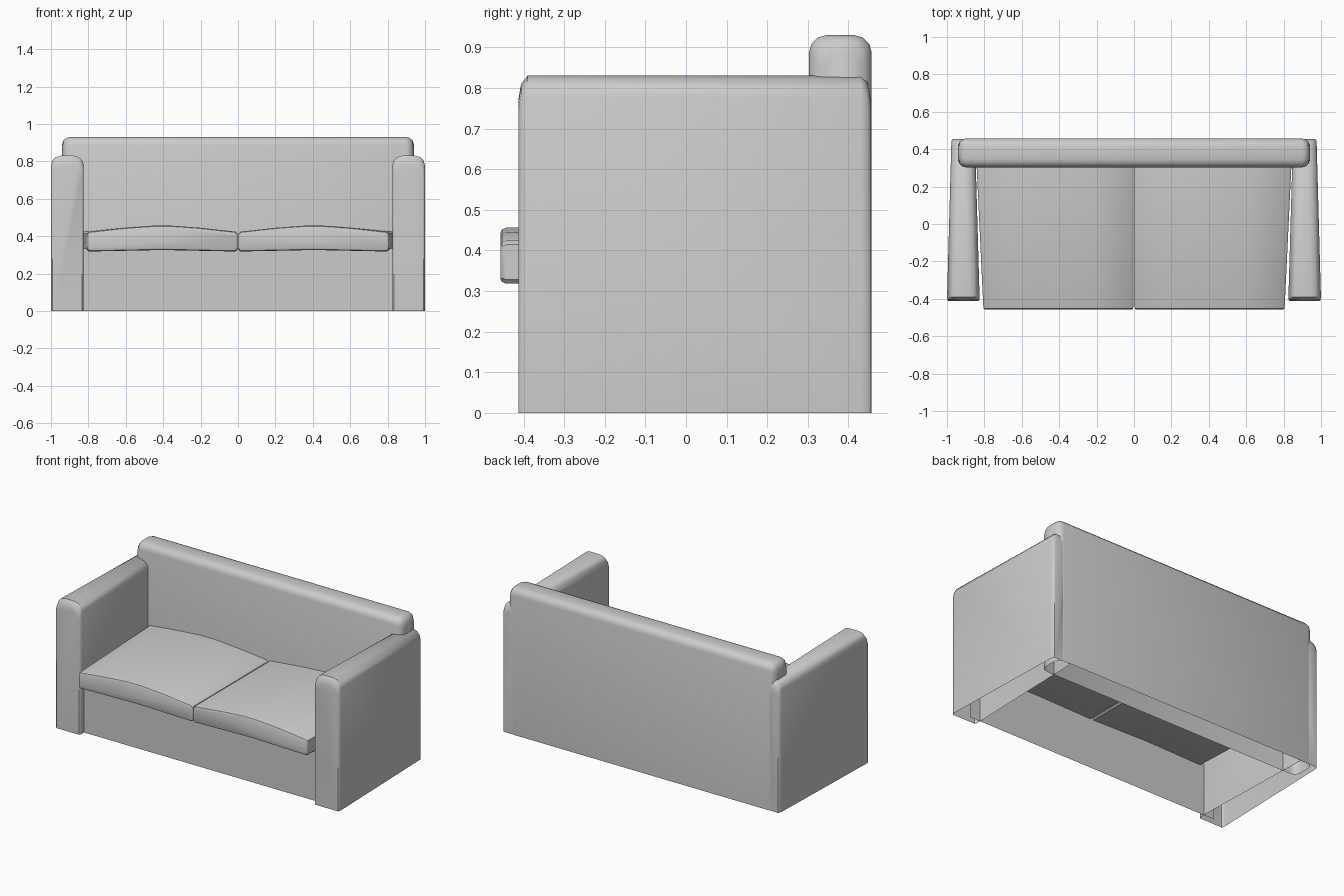
import bpy, bmesh, math

if "Cube" in bpy.data.objects:
    bpy.data.objects.remove(bpy.data.objects["Cube"])


def finish(name, bm, mirror=False):
    bmesh.ops.recalc_face_normals(bm, faces=bm.faces)
    me = bpy.data.meshes.new(name)
    bm.to_mesh(me)
    bm.free()
    ob = bpy.data.objects.new(name, me)
    bpy.context.collection.objects.link(ob)
    if mirror:
        mod = ob.modifiers.new("Mirror", 'MIRROR')
        mod.use_mirror_merge = False
    bpy.ops.object.select_all(action='DESELECT')
    ob.select_set(True)
    bpy.context.view_layer.objects.active = ob
    bpy.ops.object.shade_smooth_by_angle(angle=math.radians(42))
    return ob


def loft(name, rings, closed=False, mirror=False):
    """Skin matching cross-sections and cap both ends."""
    bm = bmesh.new()
    vs = [[bm.verts.new(p) for p in r] for r in rings]
    n = len(rings[0])
    for a, b in zip(vs, vs[1:]):
        for i in range(n if closed else n - 1):
            j = (i + 1) % n
            bm.faces.new((a[i], a[j], b[j], b[i]))
    bm.faces.new(vs[0])
    bm.faces.new(vs[-1])
    return finish(name, bm, mirror)


def arch(lo, hi, top, r):
    """Open-bottomed upright profile with rounded top corners."""
    pts = [(lo, 0)]
    for k in range(4):
        t = math.radians(30 * k)
        pts.append((lo + r * (1 - math.cos(t)), top - r * (1 - math.sin(t))))
    for k in range(4):
        t = math.radians(90 - 30 * k)
        pts.append((hi - r * (1 - math.cos(t)), top - r * (1 - math.sin(t))))
    pts.append((hi, 0))
    return pts


# Arms: taper in plan, hollow underneath
rings = []
for y, inset, drop in [(-0.412, 0.008, 0.055), (-0.406, 0.002, 0.02), (-0.39, 0, 0),
                       (0.43, 0, 0), (0.447, 0.002, 0.015), (0.455, 0.008, 0.055)]:
    t = (y + 0.412) / 0.867
    lo, hi = 0.825 + 0.025 * t + inset, 1.0 - 0.024 * t - inset
    rings.append([(x, y, z) for x, z in arch(lo, hi, 0.83 - drop, 0.052)])
loft("arm", rings, mirror=True)

# Backrest: hollow, all upper corners rounded
rings = []
for x, inset in [(0.94, 0.038), (0.932, 0.017), (0.918, 0.005), (0.898, 0)]:
    rings.append([(x, y, z) for y, z in
                  arch(0.303 + inset, 0.457 - inset, 0.93 - inset, 0.043)])
rings += [[(-x, y, z) for x, y, z in r] for r in reversed(rings)]
loft("backrest", rings)

# Seat cushions: crowned along the middle, rounded rim
rings = []
for y, i in [(-0.457, 0.013), (-0.453, 0.004), (-0.442, 0), (0.32, 0)]:
    t = (y + 0.457) / 0.777
    a, b = 0.003 + i * 0.5, 0.805 + 0.037 * t - i * 0.5
    m, c = (a + b) / 2, 0.01
    lo, hi = 0.318 + i, 0.424 - i
    prof = [(a, lo + c), (a + c, lo), (m, lo + 0.008), (b - c, lo), (b, lo + c),
            (b, hi - c), (b - c, hi),
            (m + 0.2, hi + 0.021), (m + 0.05, hi + 0.032), (m - 0.05, hi + 0.032),
            (m - 0.2, hi + 0.021), (a + c, hi), (a, hi - c)]
    rings.append([(x, y, z) for x, z in prof])
loft("seat_cushion", rings, closed=True, mirror=True)

# Front panel below the cushions
bm = bmesh.new()
bm.faces.new([bm.verts.new(p) for p in
              [(-0.9, -0.37, 0), (0.9, -0.37, 0), (0.9, -0.37, 0.335), (-0.9, -0.37, 0.335)]])
panel = finish("front_panel", bm)
if panel.data.polygons[0].normal.y > 0:
    panel.data.flip_normals()
